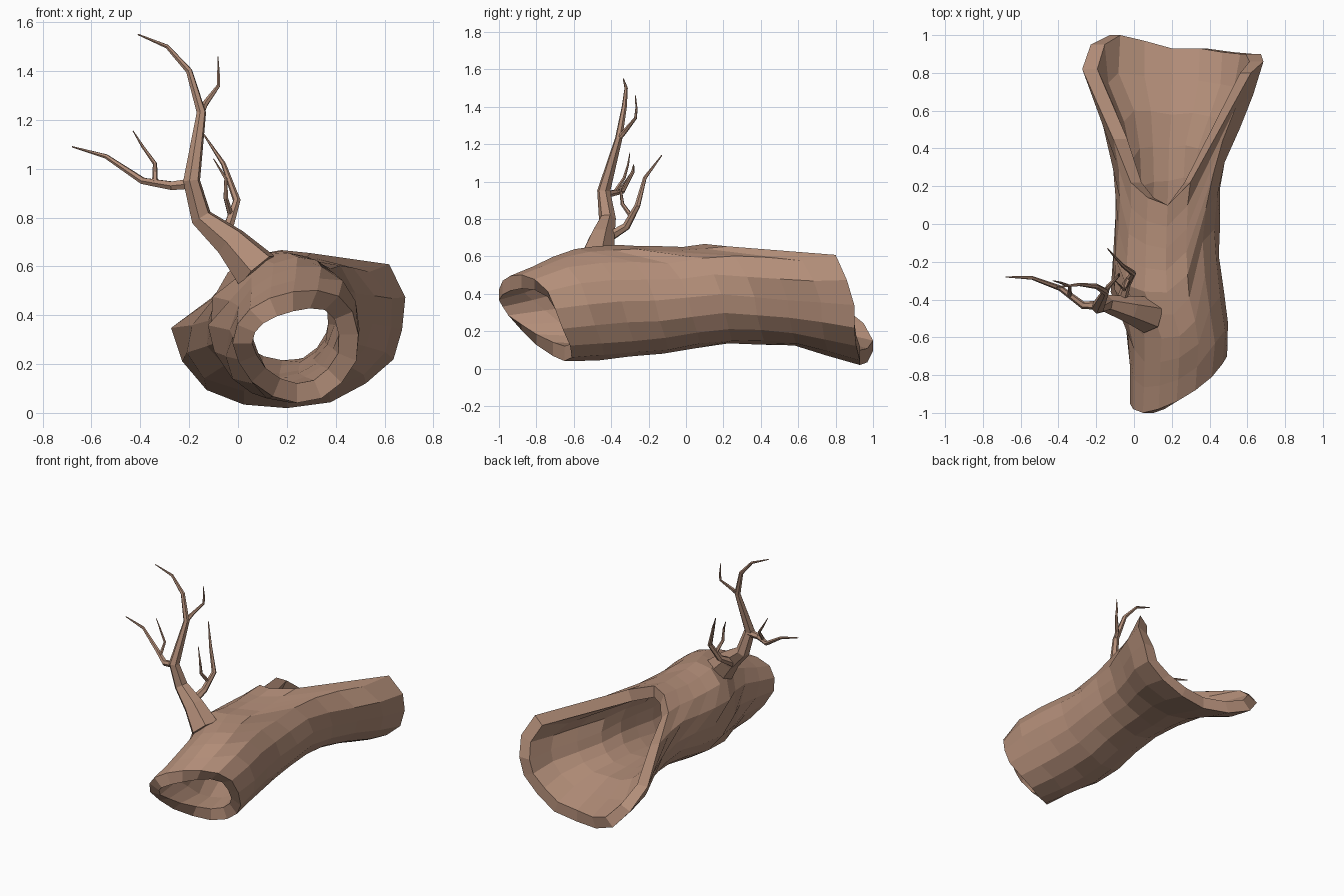
import bpy, bmesh, math, random

if "Cube" in bpy.data.objects:
    bpy.data.objects.remove(bpy.data.objects["Cube"])

random.seed(4)
bark = bpy.data.materials.new("bark")
bark.diffuse_color = (0.45, 0.27, 0.19, 1)
bark.use_nodes = True
bark.node_tree.nodes["Principled BSDF"].inputs["Base Color"].default_value = bark.diffuse_color

# Log cross-sections: y, centre x, centre z, half width, half height
RINGS = [(-1.0, .22, .28, .24, .20), (-.9, .23, .29, .25, .225), (-.6, .245, .335, .26, .305),
         (-.35, .17, .36, .30, .305), (-.1, .17, .365, .28, .285), (.15, .18, .40, .275, .265),
         (.4, .185, .38, .305, .25), (.6, .20, .36, .37, .24), (.8, .20, .35, .47, .29),
         (1.0, .20, .33, .46, .33)]
# Where each of the 16 lengthwise strips starts (slanted mouth) and ends (open trough)
START = [-.70, -.74, -.81, -.88, -.94, -.98, -1.0, -.98,
         -.95, -.88, -.80, -.71, -.65, -.61, -.62, -.66]
END = [.90, .86, .80, .22, .10, .14, .22, .45,
       .82, .95, 1.0, .97, .93, .93, .91, .90]
N, ROWS, WALL = 16, 9, 0.08


def section(y):
    for a, b in zip(RINGS, RINGS[1:]):
        if y <= b[0]:
            f = (y - a[0]) / (b[0] - a[0])
            return [p + (q - p) * f for p, q in zip(a, b)]
    return RINGS[-1]


def log_point(i, y, inset, wobble):
    a = 2 * math.pi * i / N
    _, cx, cz, rx, rz = section(y)
    flare = min(1, max(0, (y - .05) / .4))
    # raised wall on the right side of the trough
    k = (1 + .28 * flare * max(0, math.cos(a - math.radians(45))) ** 8) * wobble
    return (cx + (rx * k - inset) * math.cos(a), y, cz + (rz * k - inset) * math.sin(a))


# Hollow log: outer and inner shells joined by the two rims
bm = bmesh.new()
wobble = [[random.uniform(.975, 1.02) for _ in range(N)] for _ in range(ROWS + 1)]
shells = []
for inset in (0, WALL):
    shells.append([[bm.verts.new(log_point(i, START[i] + (END[i] - START[i]) * r / ROWS,
                                           inset, wobble[r][i])) for i in range(N)]
                   for r in range(ROWS + 1)])
outer, inner = shells
loops = outer + inner[::-1] + [outer[0]]
for a, b in zip(loops, loops[1:]):
    for i in range(N):
        j = (i + 1) % N
        bm.faces.new((a[i], a[j], b[j], b[i]))
bmesh.ops.recalc_face_normals(bm, faces=bm.faces)
mesh = bpy.data.meshes.new("hollow_log")
bm.to_mesh(mesh)
bm.free()
mesh.materials.append(bark)
bpy.context.collection.objects.link(bpy.data.objects.new("hollow_log", mesh))


def branch(name, pts):
    """Tapered six-sided branch through (x, y, z, radius) points."""
    cu = bpy.data.curves.new(name, 'CURVE')
    cu.dimensions = '3D'
    cu.bevel_depth = 1
    cu.bevel_resolution = 1
    cu.use_fill_caps = True
    sp = cu.splines.new('POLY')
    sp.points.add(len(pts) - 1)
    sp.use_smooth = False
    for p, (x, y, z, r) in zip(sp.points, pts):
        p.co = (x, y, z, 1)
        p.radius = r
    cu.materials.append(bark)
    ob = bpy.data.objects.new(name, cu)
    bpy.context.collection.objects.link(ob)
    bpy.ops.object.select_all(action='DESELECT')
    ob.select_set(True)
    bpy.context.view_layer.objects.active = ob
    bpy.ops.object.convert(target='MESH')


# Branches and twigs
branch("main_branch", [(.08, -.48, .58, .10), (-.03, -.45, .70, .07), (-.15, -.42, .80, .046),
                       (-.19, -.44, .95, .036), (-.15, -.36, 1.23, .02), (-.2, -.33, 1.4, .014),
                       (-.29, -.32, 1.5, .009), (-.41, -.335, 1.55, .003)])
branch("top_twig", [(-.15, -.36, 1.23, .014), (-.135, -.33, 1.265, .013), (-.08, -.27, 1.34, .008),
                    (-.08, -.265, 1.39, .006), (-.082, -.27, 1.46, .002)])
branch("left_branch", [(-.18, -.43, .94, .025), (-.27, -.43, .93, .02), (-.39, -.34, .95, .015),
                       (-.54, -.285, 1.05, .01), (-.68, -.28, 1.09, .003)])
branch("left_twig", [(-.34, -.38, .945, .012), (-.34, -.33, 1.02, .009),
                     (-.39, -.31, 1.09, .006), (-.43, -.30, 1.155, .002)])
branch("rear_branch", [(-.07, -.42, .70, .03), (-.04, -.32, .76, .022), (-.005, -.26, .87, .016),
                       (-.06, -.22, 1.02, .010), (-.14, -.13, 1.14, .003)])
branch("rear_twig", [(-.03, -.29, .81, .013), (-.05, -.34, .88, .010),
                     (-.05, -.35, .96, .007), (-.10, -.30, 1.04, .002)])
